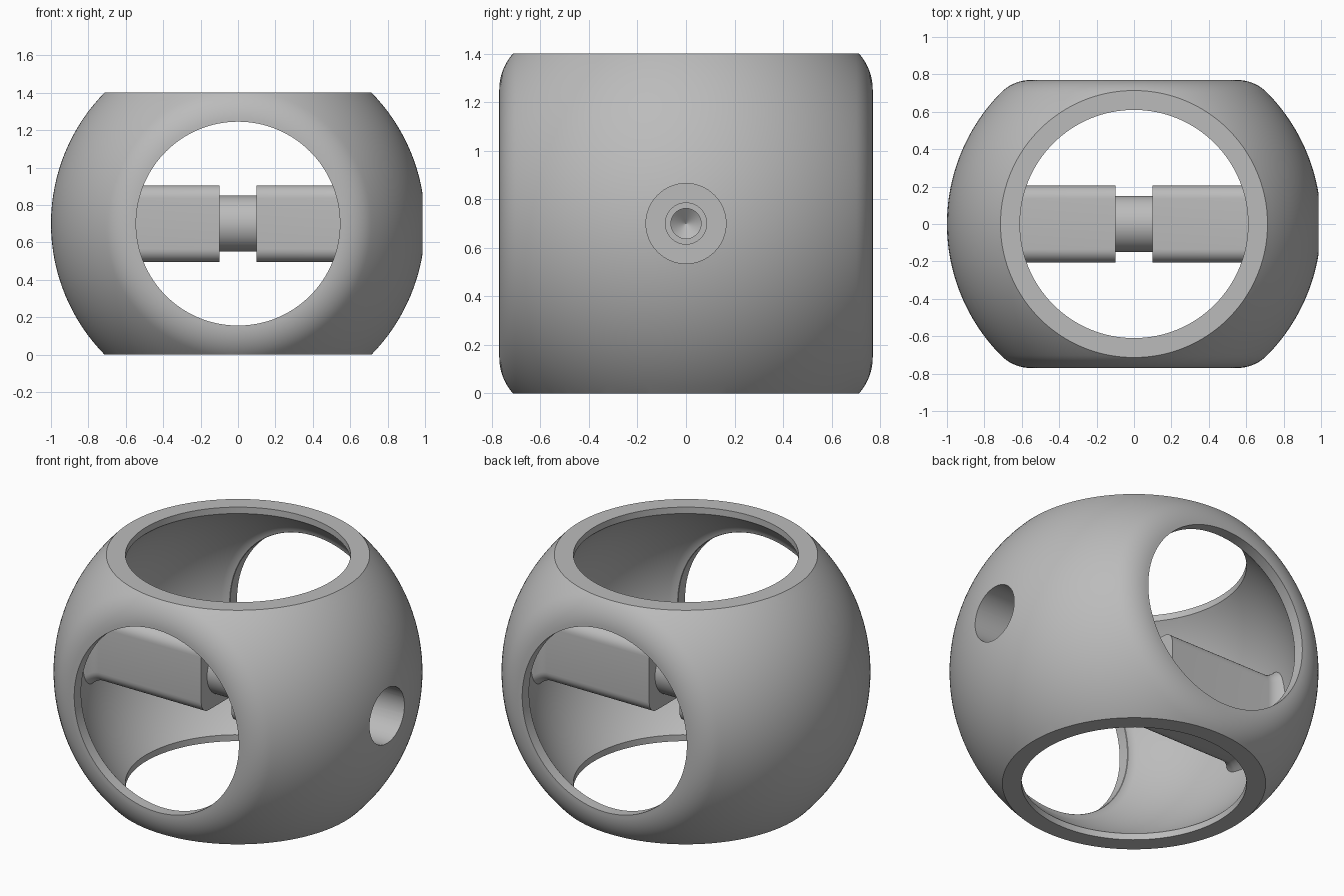
import bpy, bmesh
from math import sin, cos, pi, sqrt, atan2, radians
from mathutils import Vector

cube = bpy.data.objects.get("Cube")
if cube:
    bpy.data.objects.remove(cube, do_unlink=True)

MID = 0.7          # height of the centre
SEG = 128

grey = bpy.data.materials.new("plain grey")
grey.use_nodes = True
grey.diffuse_color = (0.5, 0.5, 0.5, 1)
grey.node_tree.nodes["Principled BSDF"].inputs["Base Color"].default_value = (0.5, 0.5, 0.5, 1)


def loft(name, rings, closed=False):
    """Skin a list of equal rings; either join last to first or cap the ends."""
    bm = bmesh.new()
    vs = [[bm.verts.new(p) for p in ring] for ring in rings]
    n = len(vs[0])
    for k in range(len(vs) if closed else len(vs) - 1):
        a, b = vs[k], vs[(k + 1) % len(vs)]
        for i in range(n):
            j = (i + 1) % n
            bm.faces.new((a[i], a[j], b[j], b[i]))
    if not closed:
        bm.faces.new(vs[0])
        bm.faces.new(vs[-1])
    bmesh.ops.recalc_face_normals(bm, faces=bm.faces)
    mesh = bpy.data.meshes.new(name)
    bm.to_mesh(mesh)
    bm.free()
    mesh.materials.append(grey)
    obj = bpy.data.objects.new(name, mesh)
    bpy.context.collection.objects.link(obj)
    return obj


def circle(axis, pos, r, n=SEG):
    pts = []
    for i in range(n):
        u, v = r * cos(2 * pi * i / n), r * sin(2 * pi * i / n)
        p = {"x": (pos, u, v), "y": (u, pos, v), "z": (u, v, pos)}[axis]
        pts.append(Vector(p) + Vector((0, 0, MID)))
    return pts


def lathe(name, axis, profile, closed=False, n=SEG):
    return loft(name, [circle(axis, p, r, n) for p, r in profile], closed)


def boolean(obj, tool, operation):
    mod = obj.modifiers.new(operation.lower(), "BOOLEAN")
    mod.operation = operation
    mod.solver = "EXACT"
    mod.object = tool
    bpy.context.view_layer.objects.active = obj
    bpy.ops.object.modifier_apply(modifier=mod.name)
    bpy.data.objects.remove(tool, do_unlink=True)


def flattened_ball(radius, flat, fillet, hole, steps=28):
    """Half profile (y, r) of a ball with rounded-off flats on both y ends."""
    cy = flat - fillet
    cr = sqrt((radius - fillet) ** 2 - cy ** 2)
    join = atan2(cy, cr)
    half = [(flat, hole)]
    for i in range(1, 13):
        a = pi / 2 + (join - pi / 2) * i / 12
        half.append((cy + fillet * sin(a), cr + fillet * cos(a)))
    for i in range(1, steps + 1):
        a = join * (1 - i / steps)
        half.append((radius * sin(a), radius * cos(a)))
    return half + [(-y, r) for y, r in reversed(half[:-1])]


# Hollow shell with round front and back openings
outer = flattened_ball(1.0, 0.77, 0.227, 0.545)
inner = flattened_ball(0.9, 0.705, 0.1, 0.52)
inner[0], inner[-1] = (0.705, 0.545), (-0.705, 0.545)
inner = [p for p in inner if p[1] >= 0.545]
shell = lathe("shell", "y", outer + inner[::-1], closed=True)

# Flat top and bottom with round openings
boolean(shell, lathe("slab", "z", [(-0.7, 1.5), (0.7, 1.5)], n=32), "INTERSECT")
boolean(shell, lathe("vertical_cutter", "z", [(-1.2, 0.61), (1.2, 0.61)]), "DIFFERENCE")


# Cross bar: rounded square arms flaring into the wall
def rounded_square(x, half, corner=0.07):
    pts = []
    for q in range(4):
        for i in range(9):
            a = q * pi / 2 + i * pi / 16
            m = q * pi / 2 + pi / 4
            c = (half - corner) * sqrt(2)
            pts.append((x, c * cos(m) + corner * cos(a), MID + c * sin(m) + corner * sin(a)))
    return pts


for side, name in ((1, "left_arm"), (-1, "right_arm")):
    rings = [rounded_square(side * 0.1, 0.205)]
    for i in range(9):
        t = i / 8
        rings.append(rounded_square(side * (0.78 + 0.12 * t), 0.205 + 0.085 * t * t))
    boolean(shell, loft(name, rings), "UNION")

# Thin neck between the arms
boolean(shell, lathe("neck", "x", [(-0.2, 0.15), (0.2, 0.15)], n=64), "UNION")

# Stepped screw hole from the left side
steps = [(1.1, 0.165), (0.45, 0.165), (0.45, 0.085), (0, 0.085),
         (0, 0.062), (-0.5, 0.062), (-0.55, 0.001)]
boolean(shell, lathe("screw_hole", "x", steps, n=64), "DIFFERENCE")

# Smooth shading with sharp rims
shell.name = "hollow_body"
bpy.ops.object.select_all(action="DESELECT")
shell.select_set(True)
bpy.context.view_layer.objects.active = shell
bpy.ops.object.shade_smooth_by_angle(angle=radians(30))
